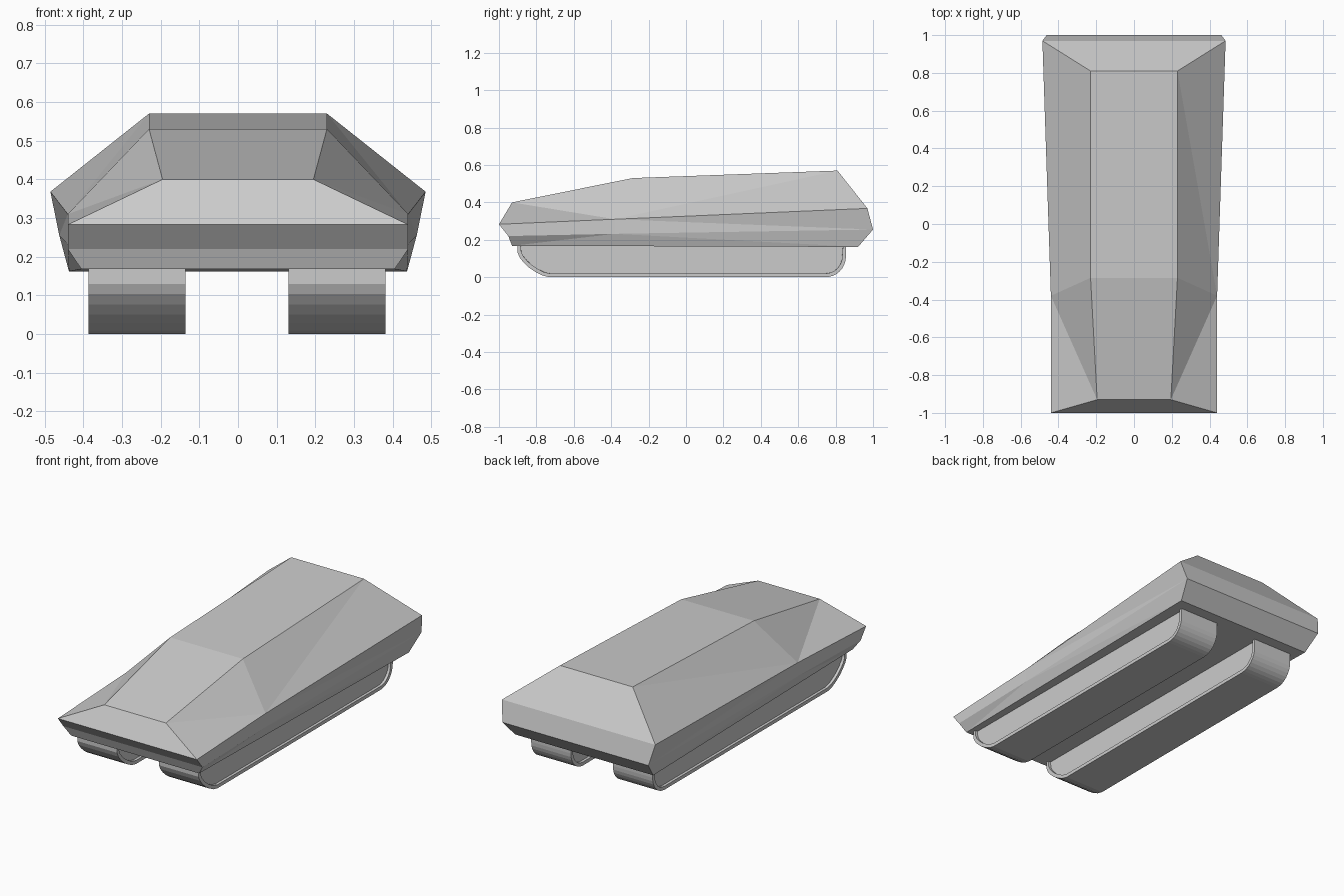
import bpy, bmesh, math

if "Cube" in bpy.data.objects:
    bpy.data.objects.remove(bpy.data.objects["Cube"])


def make_object(name, bm):
    bmesh.ops.recalc_face_normals(bm, faces=bm.faces)
    mesh = bpy.data.meshes.new(name)
    bm.to_mesh(mesh)
    bm.free()
    ob = bpy.data.objects.new(name, mesh)
    bpy.context.collection.objects.link(ob)
    return ob


# Hull: corner points of the right half (T roof, M widest edge, L lower edge, B belly)
P = {
    "T0": (0.195, -0.93, 0.40), "T1": (0.23, -0.285, 0.53), "T2": (0.23, 0.81, 0.57),
    "M0": (0.44, -1.0, 0.283), "M1": (0.44, -0.38, 0.31), "M2": (0.485, 0.97, 0.368),
    "L0": (0.44, -0.95, 0.22), "L1": (0.44, -0.38, 0.232), "L2": (0.462, 1.0, 0.255),
    "B0": (0.405, -0.93, 0.168), "B2": (0.437, 0.92, 0.162),
}
side_faces = ["T0 M0 M1", "T0 M1 T1", "T1 M1 T2", "M1 M2 T2",
              "M0 L0 L1 M1", "M1 L1 L2", "M1 L2 M2",
              "L0 B0 L1", "L1 B0 B2", "L1 B2 L2"]
centre_ring = "T2 T1 T0 M0 L0 B0 B2 L2 M2".split()

bm = bmesh.new()
right = {k: bm.verts.new(p) for k, p in P.items()}
left = {k: bm.verts.new((-p[0], p[1], p[2])) for k, p in P.items()}
for face in side_faces:
    for half in (right, left):
        bm.faces.new([half[k] for k in face.split()])
for a, b in zip(centre_ring, centre_ring[1:] + centre_ring[:1]):
    bm.faces.new([right[a], right[b], left[b], left[a]])
make_object("hull", bm)

# Tracks: side profile with rounded ends, extruded, with recessed side panels
front = [(-0.90, 0.20), (-0.90, 0.13), (-0.888, 0.103), (-0.866, 0.076),
         (-0.838, 0.05), (-0.805, 0.028), (-0.768, 0.009), (-0.73, 0.0)]
rear = [(0.745 + 0.11 * math.sin(a), 0.11 - 0.11 * math.cos(a))
        for a in (math.radians(90) * i / 8 for i in range(9))]
profile = front + rear + [(0.855, 0.20)]


def track(name, x0, x1):
    bm = bmesh.new()
    a = [bm.verts.new((x0, y, z)) for y, z in profile]
    b = [bm.verts.new((x1, y, z)) for y, z in profile]
    ends = [bm.faces.new(a), bm.faces.new(b)]
    for i in range(len(a)):
        j = (i + 1) % len(a)
        bm.faces.new([a[i], a[j], b[j], b[i]])
    bmesh.ops.recalc_face_normals(bm, faces=bm.faces)
    for end in ends:
        # rim first, then a straight step inward
        bmesh.ops.inset_region(bm, faces=[end], thickness=0.02)
        bmesh.ops.inset_region(bm, faces=[end], thickness=0.0005, depth=-0.015)
    make_object(name, bm)


track("left_track", -0.387, -0.136)
track("right_track", 0.130, 0.381)
